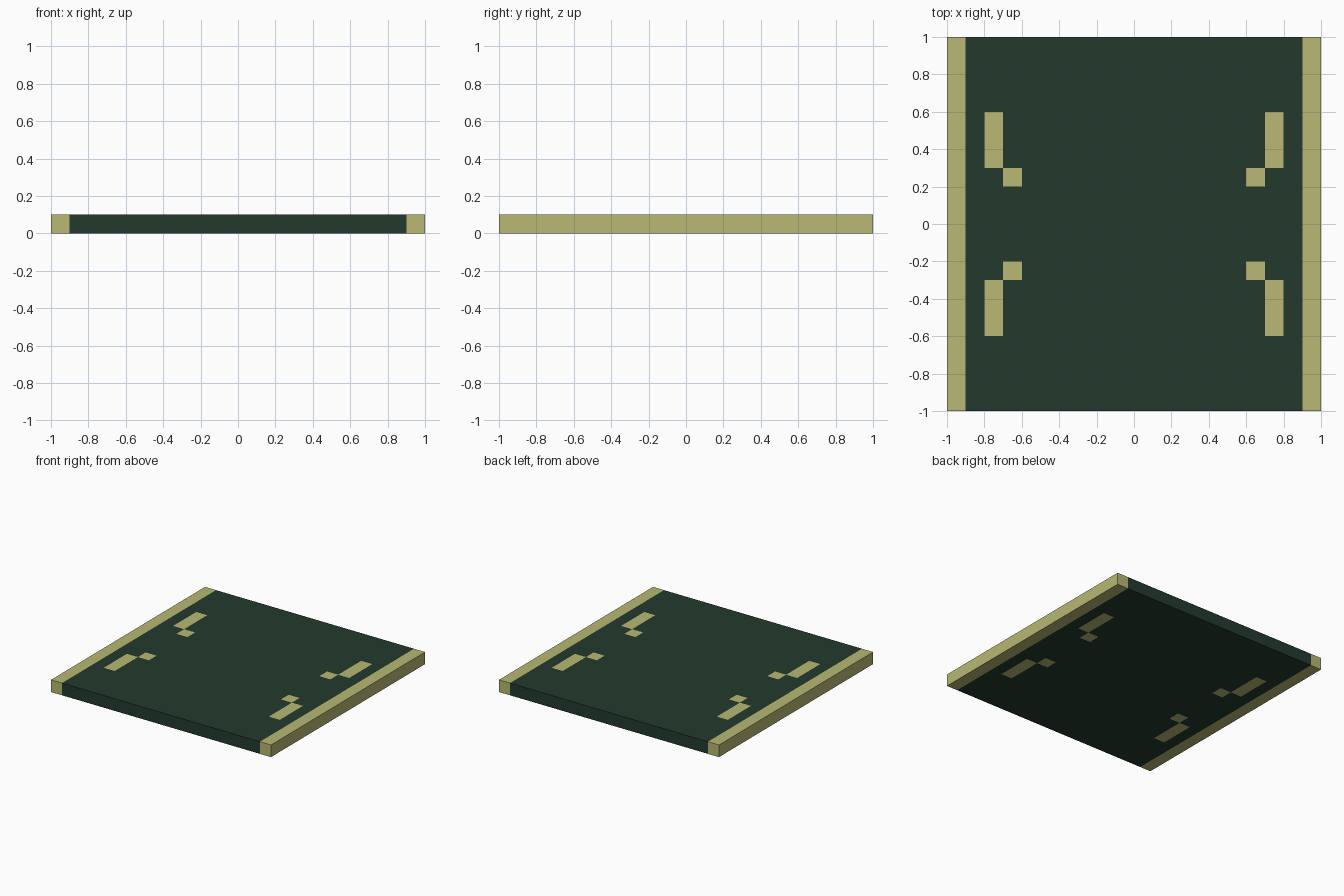
import bpy, bmesh
from mathutils import Matrix

if "Cube" in bpy.data.objects:
    bpy.data.objects.remove(bpy.data.objects["Cube"])


def material(name, rgb):
    m = bpy.data.materials.new(name)
    m.diffuse_color = (*rgb, 1)
    m.use_nodes = True
    m.node_tree.nodes["Principled BSDF"].inputs["Base Color"].default_value = m.diffuse_color
    return m


green = material("dark green", (0.0168, 0.0415, 0.0262))
khaki = material("pale khaki", (0.479, 0.479, 0.174))


def slab(name, x0, x1, mats):
    """Box over the full depth and height, from x0 to x1."""
    bm = bmesh.new()
    bmesh.ops.create_cube(bm, size=1, matrix=Matrix.Translation(((x0 + x1) / 2, 0, 0.05))
                          @ Matrix.Diagonal((x1 - x0, 2, 0.1, 1)))
    me = bpy.data.meshes.new(name)
    ob = bpy.data.objects.new(name, me)
    bpy.context.collection.objects.link(ob)
    for m in mats:
        me.materials.append(m)
    return bm, me


def is_mark(c):
    """Bars and small squares, mirrored in all four quadrants."""
    x, y = abs(c.x), abs(c.y)
    return (0.7 < x < 0.8 and 0.3 < y < 0.6) or (0.6 < x < 0.7 and 0.2 < y < 0.3)


# Main board, cut along the edges of the painted marks, with edge strips included
bm, me = slab("board", -1, 1, (green, khaki))
for axis, cuts in ((0, (0.6, 0.7, 0.8, 0.9)), (1, (0.2, 0.3, 0.6))):
    for d in cuts:
        for s in (-1, 1):
            p = [0, 0, 0]
            n = [0, 0, 0]
            p[axis], n[axis] = d * s, 1
            bmesh.ops.bisect_plane(bm, geom=bm.verts[:] + bm.edges[:] + bm.faces[:],
                                   plane_co=p, plane_no=n)

# Khaki on both side strips, and on marks on the top and underside
for f in bm.faces:
    c = f.calc_center_median()
    if abs(c.x) > 0.9 or (abs(f.normal.z) > 0.5 and is_mark(c)):
        f.material_index = 1
bm.to_mesh(me)
bm.free()
